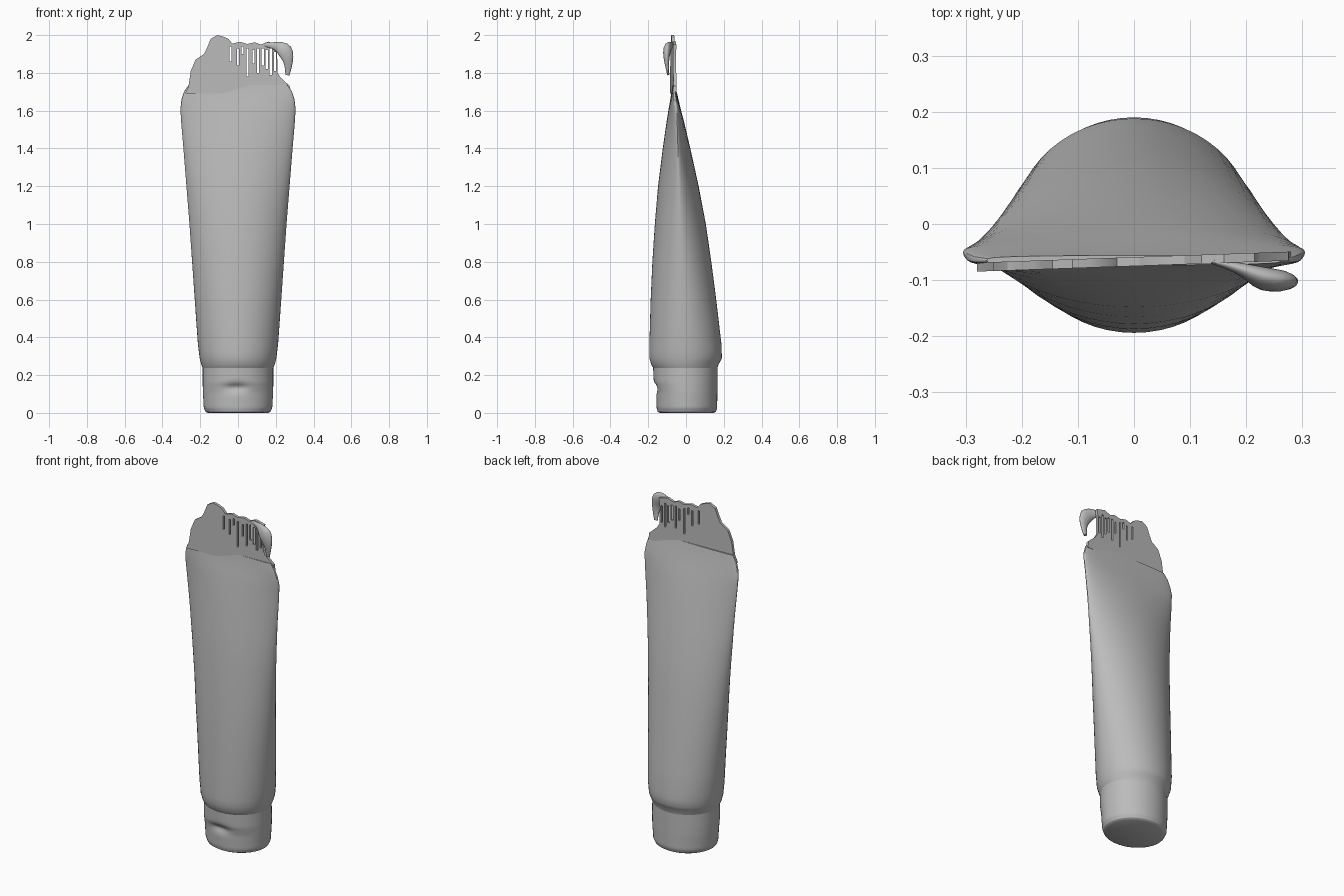
import bpy, bmesh, math, random
from mathutils import Vector

random.seed(4)
cube = bpy.data.objects.get("Cube")
if cube:
    bpy.data.objects.remove(cube, do_unlink=True)

grey = bpy.data.materials.new("plain_grey")
grey.use_nodes = True
COLOUR = (0.5, 0.5, 0.5, 1)
grey.diffuse_color = COLOUR
grey.node_tree.nodes["Principled BSDF"].inputs["Base Color"].default_value = COLOUR


def make_object(name, bm):
    bmesh.ops.recalc_face_normals(bm, faces=bm.faces)
    mesh = bpy.data.meshes.new(name)
    bm.to_mesh(mesh)
    bm.free()
    mesh.materials.append(grey)
    obj = bpy.data.objects.new(name, mesh)
    bpy.context.collection.objects.link(obj)
    return obj


def activate(obj):
    bpy.ops.object.select_all(action='DESELECT')
    obj.select_set(True)
    bpy.context.view_layer.objects.active = obj


def smooth(obj, degrees=40):
    activate(obj)
    bpy.ops.object.shade_smooth_by_angle(angle=math.radians(degrees))


def loft(name, rings, steps, segments=56, shape=lambda p: p):
    """Rings hold height, half width, front y, back y, seam y, pinch."""
    rows = []
    for a, b in zip(rings, rings[1:]):
        rows += [[u + (v - u) * s / steps for u, v in zip(a, b)] for s in range(steps)]
    rows.append(rings[-1])
    bm = bmesh.new()
    loops = []
    for z, half, front, back, seam, pinch in rows:
        loop = []
        for i in range(segments):
            t = math.tau * i / segments
            depth = back - seam if math.sin(t) > 0 else front - seam
            y = seam + depth * abs(math.sin(t)) ** pinch
            loop.append(bm.verts.new(shape(Vector((half * math.cos(t), y, z)))))
        loops.append(loop)
    for low, high in zip(loops, loops[1:]):
        for i in range(segments):
            j = (i + 1) % segments
            bm.faces.new((low[i], low[j], high[j], high[i]))
    bm.faces.new(loops[0])
    bm.faces.new(loops[-1])
    obj = make_object(name, bm)
    smooth(obj)
    return obj


# Tube body: round at the shoulder, pinched flat at the seam
loft("tube_body", [
    (0.235, 0.186, -0.172, 0.166, 0, 1),
    (0.255, 0.194, -0.184, 0.172, 0, 1),
    (0.29, 0.203, -0.194, 0.190, 0, 1),
    (0.36, 0.212, -0.194, 0.188, 0, 1),
    (0.60, 0.229, -0.187, 0.160, -0.01, 1.05),
    (0.80, 0.243, -0.178, 0.134, -0.02, 1.1),
    (1.00, 0.257, -0.165, 0.105, -0.028, 1.18),
    (1.20, 0.273, -0.148, 0.067, -0.036, 1.25),
    (1.40, 0.289, -0.123, 0.023, -0.043, 1.3),
    (1.54, 0.301, -0.103, -0.010, -0.047, 1.1),
    (1.61, 0.305, -0.092, -0.028, -0.05, 0.8),
    (1.66, 0.299, -0.083, -0.040, -0.058, 0.6),
    (1.70, 0.286, -0.077, -0.049, -0.063, 0.5),
    (1.735, 0.262, -0.073, -0.056, -0.065, 0.5),
], 2)


# Cap with a thumb dent on the front
def thumb_dent(p):
    if p.y < 0:
        spread = ((p.x + 0.01) / 0.055) ** 2 + ((p.z - 0.135) / 0.022) ** 2
        p.y += 0.02 * math.exp(-spread)
    return p


loft("cap", [
    (0, 0.160, -0.140, 0.148, 0, 1),
    (0.006, 0.172, -0.150, 0.158, 0, 1),
    (0.025, 0.181, -0.155, 0.165, 0, 1),
    (0.11, 0.186, -0.158, 0.166, 0, 0.97),
    (0.16, 0.187, -0.171, 0.166, 0, 0.97),
    (0.24, 0.187, -0.174, 0.166, 0, 1),
], 6, shape=thumb_dent)

# Torn flap above the seam
outline = [
    (-0.28, 1.69), (0.28, 1.69), (0.275, 1.73), (0.225, 1.775), (0.21, 1.80),
    (0.207, 1.90), (0.215, 1.95), (0.16, 1.965), (0.12, 1.95), (0.09, 1.962),
    (0.05, 1.953), (0.01, 1.965), (-0.03, 1.955), (-0.05, 1.98), (-0.08, 1.993),
    (-0.11, 2.0), (-0.145, 1.98), (-0.165, 1.93), (-0.18, 1.90), (-0.225, 1.87),
    (-0.25, 1.81), (-0.262, 1.73)]


def flap_y(x):
    return -0.067 + 0.035 * x


bm = bmesh.new()
sides = [[bm.verts.new((x, flap_y(x) + off, z)) for x, z in outline]
         for off in (-0.008, 0.008)]
for side in sides:
    bm.faces.new(side)
for i in range(len(outline)):
    j = (i + 1) % len(outline)
    bm.faces.new((sides[0][i], sides[0][j], sides[1][j], sides[1][i]))
flap = make_object("torn_flap", bm)

# Narrow slots that leave comb-like strands
slots = [(-0.04, 1.86, 1.94), (0, 1.84, 1.93), (0.025, 1.90, 1.94), (0.05, 1.78, 1.93),
         (0.082, 1.85, 1.92), (0.106, 1.80, 1.93), (0.13, 1.84, 1.93),
         (0.152, 1.82, 1.92), (0.173, 1.79, 1.93), (0.195, 1.81, 1.91)]
bm = bmesh.new()
for x, low, high in slots:
    width = random.uniform(0.009, 0.013)
    box = bmesh.ops.create_cube(bm, size=1)["verts"]
    for v in box:
        v.co = Vector((x + v.co.x * width, flap_y(x) + v.co.y * 0.1,
                       (low + high) / 2 + v.co.z * (high - low)))
cutter = make_object("slot_cutter", bm)
cutter.hide_render = True
cut = flap.modifiers.new("slots", 'BOOLEAN')
cut.operation, cut.solver, cut.object = 'DIFFERENCE', 'EXACT', cutter
activate(flap)
bpy.ops.object.modifier_apply(modifier=cut.name)
bpy.data.objects.remove(cutter, do_unlink=True)
smooth(flap, 30)

# Drooping drip at the torn corner: overlapping tapered discs along a path
path = [(0.14, -0.066, 1.95, 0.010), (0.19, -0.078, 1.945, 0.018),
        (0.225, -0.092, 1.935, 0.034), (0.25, -0.102, 1.92, 0.046),
        (0.264, -0.104, 1.88, 0.034), (0.268, -0.100, 1.84, 0.020),
        (0.262, -0.094, 1.79, 0.012)]
curve = bpy.data.curves.new("drip", 'CURVE')
curve.dimensions = '3D'
curve.bevel_depth = 1
curve.bevel_resolution = 4
curve.use_fill_caps = True
spline = curve.splines.new('POLY')
spline.points.add(len(path) - 1)
for point, (x, y, z, radius) in zip(spline.points, path):
    point.co = (x, y * 2, z, 1)
    point.radius = radius
drip = bpy.data.objects.new("drip", curve)
bpy.context.collection.objects.link(drip)
drip.scale.y = 0.5
curve.materials.append(grey)
activate(drip)
bpy.ops.object.convert(target='MESH')
drip = bpy.context.object
soften = drip.modifiers.new("soften", 'SUBSURF')
soften.levels = soften.render_levels = 1
smooth(drip, 60)
